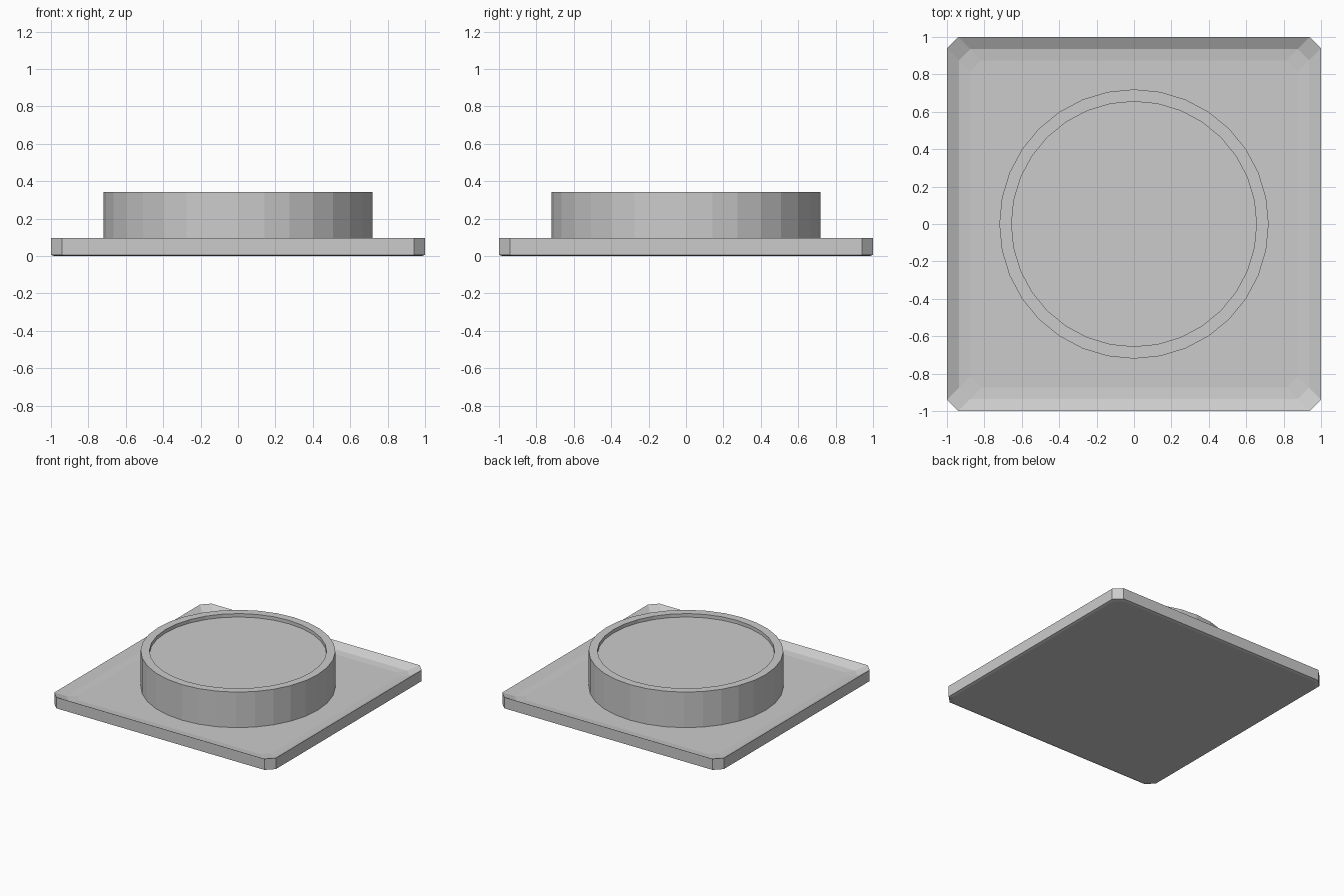
import bpy, bmesh, math

if "Cube" in bpy.data.objects:
    bpy.data.objects.remove(bpy.data.objects["Cube"])

grey = bpy.data.materials.new("light grey")
grey.diffuse_color = (0.6, 0.6, 0.6, 1)
grey.use_nodes = True
grey.node_tree.nodes["Principled BSDF"].inputs["Base Color"].default_value = grey.diffuse_color


def clipped_square(h, cut):
    """Corners of a square of half size h with its corners cut off."""
    a = h - cut
    return [(h, -a), (h, a), (a, h), (-a, h), (-h, a), (-h, -a), (-a, -h), (a, -h)]


def circle(r, n=32):
    return [(r * math.cos(2 * math.pi * i / n), r * math.sin(2 * math.pi * i / n))
            for i in range(n)]


def stack(name, rings):
    """Closed solid through successive (outline, height) rings."""
    bm = bmesh.new()
    loops = [[bm.verts.new((x, y, z)) for x, y in pts] for pts, z in rings]
    n = len(loops[0])
    bm.faces.new(loops[0][::-1])
    for lo, hi in zip(loops, loops[1:]):
        for i in range(n):
            j = (i + 1) % n
            bm.faces.new((lo[i], lo[j], hi[j], hi[i]))
    bm.faces.new(loops[-1])
    mesh = bpy.data.meshes.new(name)
    bm.to_mesh(mesh)
    bm.free()
    mesh.materials.append(grey)
    obj = bpy.data.objects.new(name, mesh)
    bpy.context.collection.objects.link(obj)
    return obj


# Square tray with cut corners and a shallow dished top
stack("tray_base", [
    (clipped_square(0.98, 0.06), 0.0),
    (clipped_square(1.0, 0.06), 0.006),
    (clipped_square(1.0, 0.06), 0.096),
    (clipped_square(0.935, 0.06), 0.06),
    (clipped_square(0.875, 0.06), 0.053),
])

# Round pedestal with a recessed top
stack("round_pedestal", [
    (circle(0.72), 0.05),
    (circle(0.72), 0.343),
    (circle(0.655), 0.343),
    (circle(0.655), 0.315),
])
